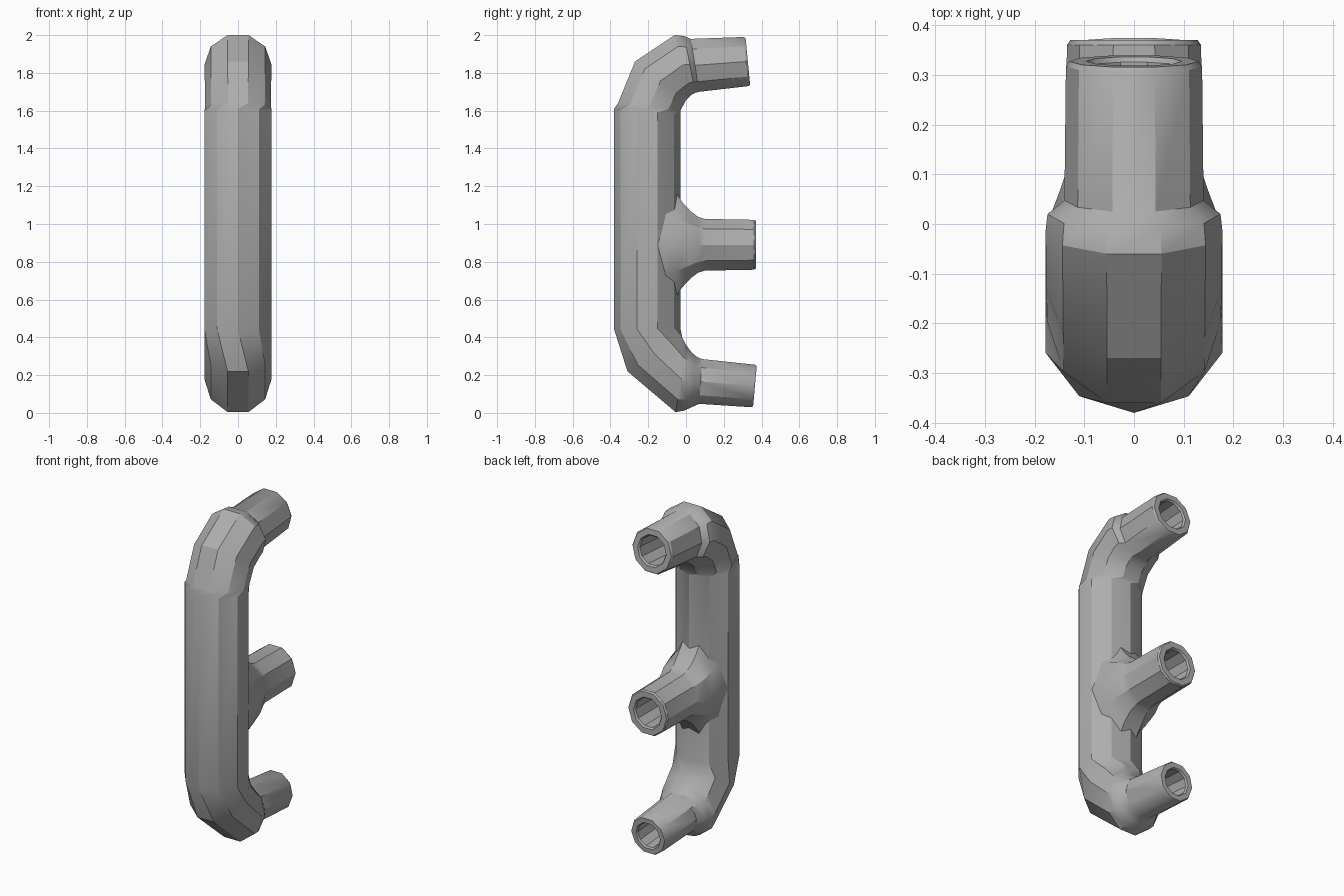
import bpy, bmesh, math
from mathutils import Vector

cube = bpy.data.objects.get("Cube")
if cube:
    bpy.data.objects.remove(cube)

SIDES = 10
HALF = math.pi / SIDES

steel = bpy.data.materials.new("grey steel")
steel.use_nodes = True
GREY = (0.42, 0.42, 0.42, 1)
steel.diffuse_color = GREY
steel.node_tree.nodes["Principled BSDF"].inputs["Base Color"].default_value = GREY


def ring(outer, inner, rx, turned=True):
    """Ten-sided section given by its outer and inner (y, z) points and half width."""
    o, i = Vector((0, *outer)), Vector((0, *inner))
    mid, arm = (o + i) / 2, (o - i) / 2
    if turned:
        arm /= math.cos(HALF)
    else:
        rx /= math.cos(HALF)
    pts = []
    for k in range(SIDES):
        a = 2 * HALF * k + (HALF if turned else 0)
        pts.append(mid + arm * math.cos(a) + Vector((rx * math.sin(a), 0, 0)))
    return pts


def socket(end, before, depth):
    """Chamfered rim and bored hole continuing a stub past its end ring."""
    c = sum(end, Vector()) / SIDES
    axis = (c - sum(before, Vector()) / SIDES).normalized()

    def scaled(s, shift):
        return [c + (p - c) * s + axis * shift for p in end]
    return [scaled(0.95, 0.01), scaled(0.7, 0.01), scaled(0.64, 0), scaled(0.64, -depth)]


def loft(name, rings):
    bm = bmesh.new()
    rows = [[bm.verts.new(p) for p in r] for r in rings]
    for a, b in zip(rows, rows[1:]):
        for k in range(SIDES):
            n = (k + 1) % SIDES
            bm.faces.new((a[k], a[n], b[n], b[k]))
    bm.faces.new(rows[0])
    bm.faces.new(rows[-1])
    bmesh.ops.recalc_face_normals(bm, faces=bm.faces)
    me = bpy.data.meshes.new(name)
    bm.to_mesh(me)
    bm.free()
    ob = bpy.data.objects.new(name, me)
    bpy.context.collection.objects.link(ob)
    me.materials.append(steel)
    bpy.ops.object.select_all(action="DESELECT")
    ob.select_set(True)
    bpy.context.view_layer.objects.active = ob
    bpy.ops.object.shade_smooth_by_angle(angle=math.radians(32))
    return ob


# Main pipe: lower stub, lower elbow, straight run, upper elbow, upper stub
body = [
    ring((0.345, 0.03), (0.365, 0.255), 0.118),
    ring((0.07, 0.048), (0.085, 0.285), 0.125),
    ring((0.03, 0.03), (0.06, 0.295), 0.15),
    ring((-0.01, 0.012), (0.03, 0.32), 0.174),
    ring((-0.055, 0.004), (0.0, 0.36), 0.178),
    ring((-0.31, 0.22), (-0.02, 0.40), 0.178),
    ring((-0.38, 0.44), (-0.03, 0.45), 0.178, False),
    ring((-0.38, 1.61), (-0.03, 1.58), 0.178, False),
    ring((-0.36, 1.64), (-0.03, 1.60), 0.175),
    ring((-0.27, 1.86), (0.0, 1.655), 0.176),
    ring((-0.06, 2.0), (0.03, 1.685), 0.178),
    ring((-0.01, 1.995), (0.05, 1.695), 0.174),
    ring((0.025, 1.98), (0.07, 1.70), 0.14),
    ring((0.305, 1.99), (0.33, 1.73), 0.137),
]
lower = socket(body[0], body[1], 0.28)
upper = socket(body[-1], body[-2], 0.28)
loft("main_pipe", lower[::-1] + body + upper)

# Middle branch: saddle-shaped fillet that follows the pipe, then a straight stub
MID_Z = 0.89


def branch_ring(y, rx, rz, saddle=0.0):
    pts = ring((y, MID_Z - rz), (y, MID_Z + rz), rx)
    for p in pts:
        p.y -= saddle * (0.177 - math.sqrt(max(0.177 ** 2 - p.x ** 2, 0)))
    return pts


branch = [
    branch_ring(-0.04, 0.177, 0.27, 1.0),
    branch_ring(-0.015, 0.178, 0.225, 0.5),
    branch_ring(0.025, 0.17, 0.178, 0.1),
    branch_ring(0.065, 0.15, 0.147),
    branch_ring(0.1, 0.138, 0.137),
    branch_ring(0.36, 0.135, 0.132),
]
loft("middle_branch", branch + socket(branch[-1], branch[-2], 0.28))
